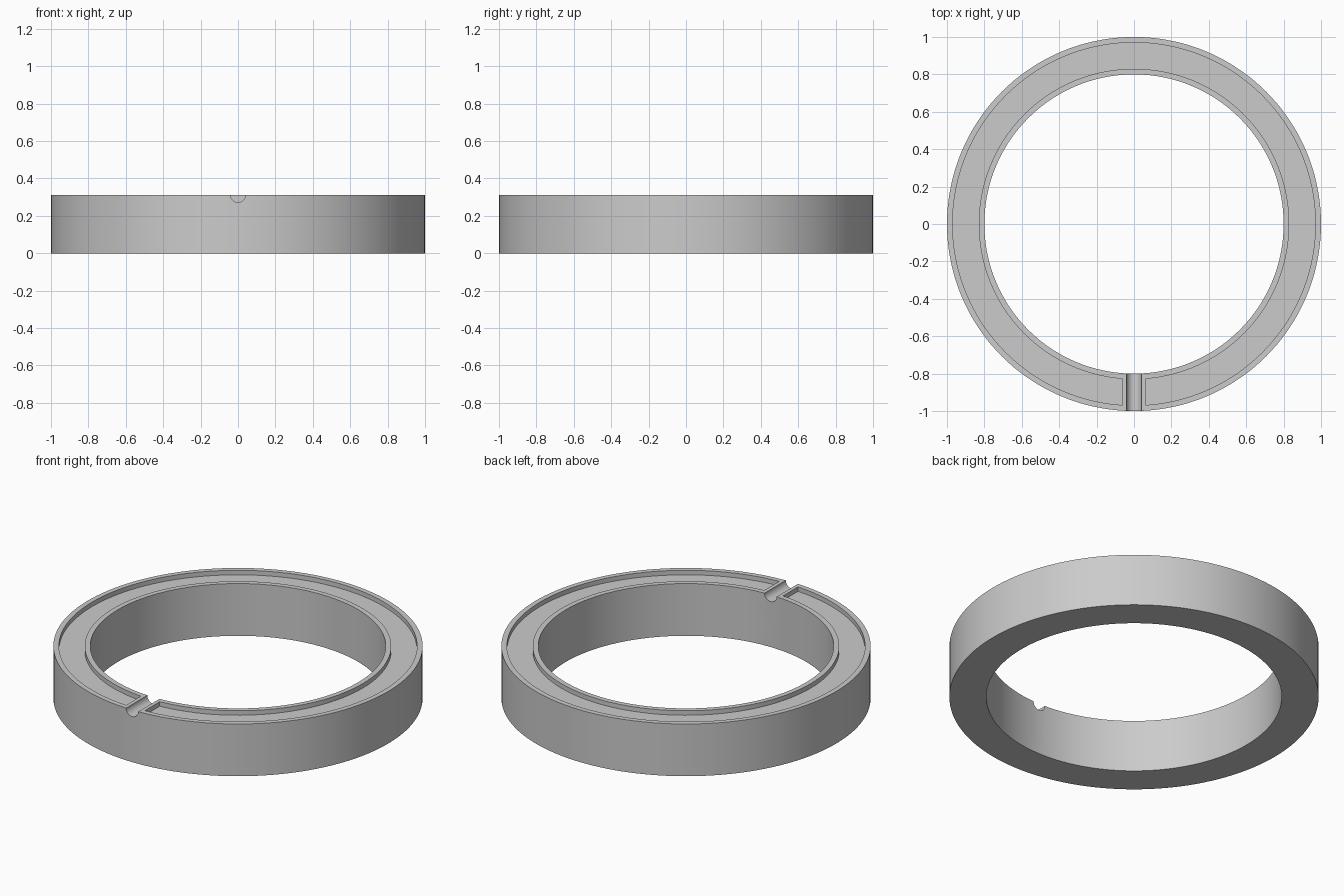
import bpy
import bmesh
from math import sin, cos, asin, pi, radians

cube = bpy.data.objects.get("Cube")
if cube:
    bpy.data.objects.remove(cube, do_unlink=True)

HEIGHT = 0.312
OUTER, INNER = 1.0, 0.8
RIM = 0.03              # width of the raised lips
CHANNEL_DEPTH = 0.027
CHANNEL_GAP = 0.062     # half width of the bridge left around the groove
GROOVE_RADIUS = 0.04
SEGMENTS = 144


def swept_ring(name, r_in, r_out, z_low, z_high, gap=0.0):
    """Rectangular section swept about z; a gap leaves it open at the front."""
    bm = bmesh.new()
    closed = gap == 0
    profile = [(r_in, z_low), (r_out, z_low), (r_out, z_high), (r_in, z_high)]
    rings = []
    for i in range(SEGMENTS if closed else SEGMENTS + 1):
        ring = []
        for r, z in profile:
            start = asin(gap / r)
            a = -pi / 2 + start + (2 * pi - 2 * start) * i / SEGMENTS
            ring.append(bm.verts.new((r * cos(a), r * sin(a), z)))
        rings.append(ring)
    for i in range(SEGMENTS):
        a, b = rings[i], rings[(i + 1) % len(rings)]
        for k in range(4):
            n = (k + 1) % 4
            bm.faces.new((a[k], b[k], b[n], a[n]))
    if not closed:
        bm.faces.new(rings[0])
        bm.faces.new(rings[-1])
    bmesh.ops.recalc_face_normals(bm, faces=bm.faces)
    mesh = bpy.data.meshes.new(name)
    bm.to_mesh(mesh)
    bm.free()
    obj = bpy.data.objects.new(name, mesh)
    bpy.context.collection.objects.link(obj)
    return obj


def cut(body, cutter):
    """Subtract the cutter from the body, then remove the cutter."""
    cutter.hide_render = True
    mod = body.modifiers.new(cutter.name, 'BOOLEAN')
    mod.operation = 'DIFFERENCE'
    mod.solver = 'EXACT'
    mod.object = cutter
    bpy.ops.object.select_all(action='DESELECT')
    body.select_set(True)
    bpy.context.view_layer.objects.active = body
    bpy.ops.object.modifier_apply(modifier=mod.name)
    bpy.data.objects.remove(cutter, do_unlink=True)


# Plain ring body
ring = swept_ring("ring_body", INNER, OUTER, 0, HEIGHT)

# Shallow channel in the top, interrupted at the front
cut(ring, swept_ring("channel_cutter", INNER + RIM, OUTER - RIM,
                     HEIGHT - CHANNEL_DEPTH, HEIGHT + 0.1, CHANNEL_GAP))

# Half-round groove across the front of the ring
bpy.ops.mesh.primitive_cylinder_add(vertices=48, radius=GROOVE_RADIUS, depth=0.5,
                                    location=(0, -0.9, HEIGHT),
                                    rotation=(pi / 2, 0, 0))
groove = bpy.context.object
groove.name = "groove_cutter"
cut(ring, groove)

# Single grey material
grey = bpy.data.materials.new("plain_grey")
grey.use_nodes = True
colour = (0.6, 0.6, 0.6, 1)
grey.diffuse_color = colour
grey.node_tree.nodes["Principled BSDF"].inputs["Base Color"].default_value = colour
ring.data.materials.clear()
ring.data.materials.append(grey)

bpy.ops.object.shade_smooth_by_angle(angle=radians(30))
